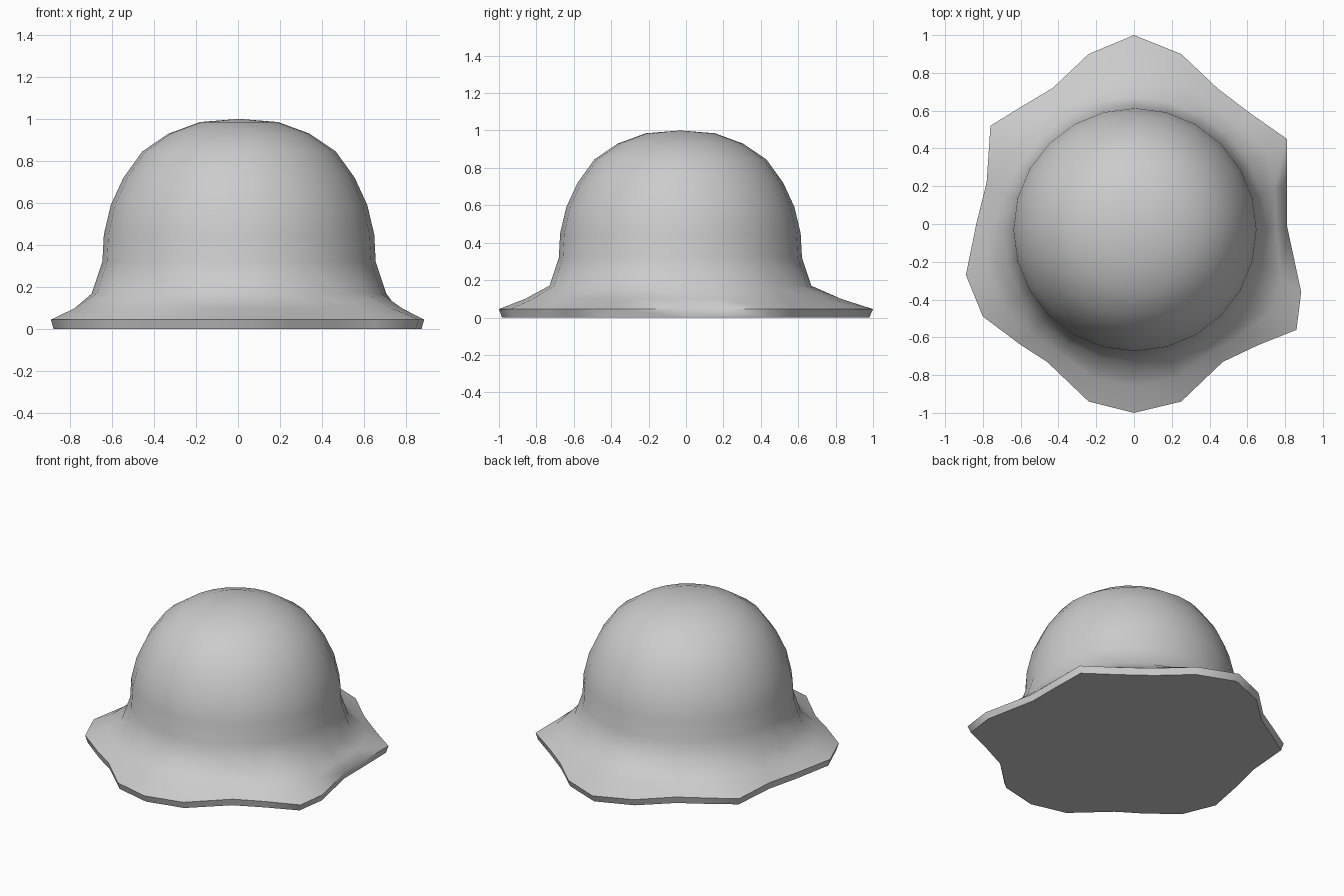
import bpy, bmesh, math
from mathutils import Vector

if "Cube" in bpy.data.objects:
    bpy.data.objects.remove(bpy.data.objects["Cube"])

# Wavy brim outline seen from above, clockwise from the back
OUTLINE = [(0, 1.0), (.25, .90), (.44, .72), (.61, .59), (.81, .45), (.81, .21),
           (.81, -.01), (.885, -.36), (.86, -.56), (.66, -.64), (.47, -.73), (.25, -.94),
           (0, -1.0), (-.24, -.94), (-.46, -.73), (-.60, -.64), (-.80, -.49), (-.89, -.27),
           (-.835, 0), (-.78, .22), (-.76, .52), (-.43, .72), (-.24, .90)]
OUTLINE.insert(21, (-.59, .625))
N = len(OUTLINE)
CENTER = Vector((0.005, -0.03))

# Rings from the ground up: (circle radius, z, blend towards brim outline)
RINGS = [(.70, 0, .94), (.70, .045, 1), (.70, .10, .48), (.70, .17, 0),
         (.65, .32, 0), (.643, .45, 0), (.61, .59, 0), (.55, .72, 0),
         (.46, .845, 0), (.335, .93, 0), (.185, .985, 0)]

bm = bmesh.new()


def ring(radius, z, blend):
    verts = []
    for i, p in enumerate(OUTLINE):
        a = 2 * math.pi * i / N
        c = CENTER + radius * Vector((math.sin(a), math.cos(a)))
        q = c.lerp(Vector(p), blend)
        verts.append(bm.verts.new((q.x, q.y, z)))
    return verts


# Brim and bell-shaped crown
loops = [ring(*r) for r in RINGS]
for lo, hi in zip(loops, loops[1:]):
    for i in range(N):
        j = (i + 1) % N
        bm.faces.new((lo[i], hi[i], hi[j], lo[j]))

# Rounded top and flat base
tip = bm.verts.new((CENTER.x, CENTER.y, 1.0))
for i in range(N):
    bm.faces.new((loops[-1][i], tip, loops[-1][(i + 1) % N]))
bm.faces.new(loops[0])
bmesh.ops.recalc_face_normals(bm, faces=bm.faces[:])

mesh = bpy.data.meshes.new("bell_hat")
bm.to_mesh(mesh)
bm.free()
hat = bpy.data.objects.new("bell_hat", mesh)
bpy.context.collection.objects.link(hat)
bpy.context.view_layer.objects.active = hat
hat.select_set(True)
bpy.ops.object.shade_smooth_by_angle(angle=math.radians(60))
